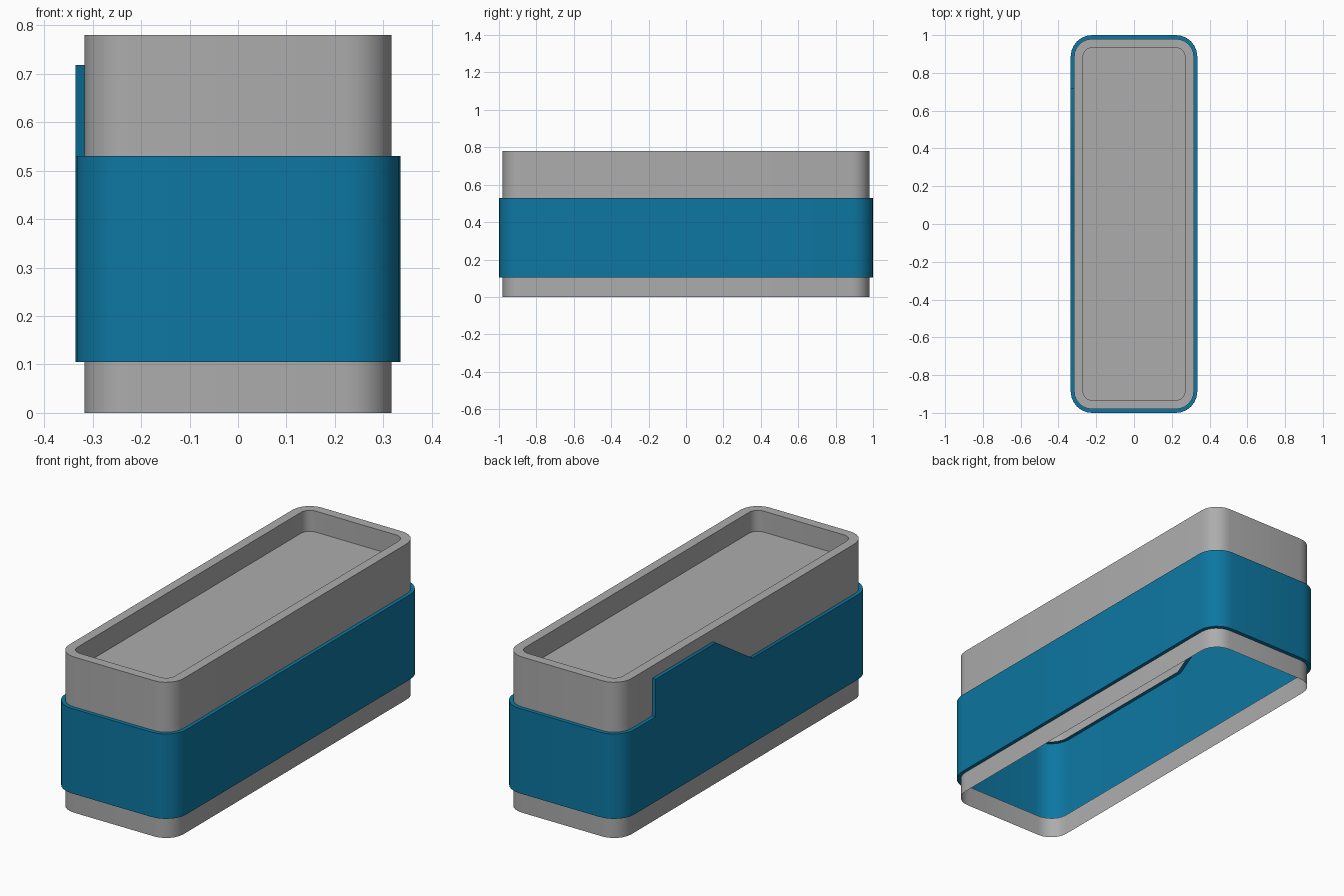
import bpy, bmesh, math

if "Cube" in bpy.data.objects:
    bpy.data.objects.remove(bpy.data.objects["Cube"])

# Sizes
SEG = 6                                   # segments per rounded corner
BODY = (0.317, 0.98, 0.095)               # half width, half length, corner radius
BAND = (0.335, 1.0, 0.113)
RECESS = (0.27, 0.933, 0.048)
TOP, FLOOR = 0.78, 0.675
BAND_LOW, BAND_TOP, TAB_TOP = 0.105, 0.53, 0.718
# Points along the left wall (y, band top height) that shape the raised tab
TAB = [(0.72, BAND_TOP), (0.719, TAB_TOP), (0.24, TAB_TOP), (-0.05, BAND_TOP)]


def material(name, rgb):
    m = bpy.data.materials.new(name)
    m.diffuse_color = (*rgb, 1)
    m.use_nodes = True
    m.node_tree.nodes["Principled BSDF"].inputs["Base Color"].default_value = m.diffuse_color
    return m


GREY = material("warm_grey", (0.42, 0.415, 0.415))
BLUE = material("blue", (0.004, 0.185, 0.36))


def ring(size, z):
    """Rounded rectangle at height z; z=None follows the stepped top of the band."""
    hx, hy, r = size
    pts = []
    for k, (sx, sy) in enumerate([(1, 1), (-1, 1), (-1, -1), (1, -1)]):
        for i in range(SEG + 1):
            a = math.pi / 2 * (k + i / SEG)
            pts.append((sx * (hx - r) + r * math.cos(a),
                        sy * (hy - r) + r * math.sin(a),
                        BAND_TOP if z is None else z))
        if k == 1:
            pts += [(-hx, y, h if z is None else z) for y, h in TAB]
    return pts


def skin(name, rings, mat, cap=False):
    """Bridge successive rings into a shell, optionally closing the last one."""
    bm = bmesh.new()
    loops = [[bm.verts.new(p) for p in r] for r in rings]
    n = len(loops[0])
    for a, b in zip(loops, loops[1:]):
        for i in range(n):
            j = (i + 1) % n
            bm.faces.new((a[i], a[j], b[j], b[i]))
    if cap:
        bm.faces.new(loops[-1])
    me = bpy.data.meshes.new(name)
    bm.to_mesh(me)
    bm.free()
    me.materials.append(mat)
    ob = bpy.data.objects.new(name, me)
    bpy.context.collection.objects.link(ob)
    bpy.ops.object.select_all(action='DESELECT')
    ob.select_set(True)
    bpy.context.view_layer.objects.active = ob
    bpy.ops.object.shade_smooth_by_angle(angle=math.radians(35))
    return ob


# Open lower skirt
skin("lower_skirt", [ring(BODY, 0), ring(BODY, BAND_LOW)], GREY)

# Raised band with its side tab, standing out from the wall
skin("raised_band", [ring(BODY, BAND_LOW), ring(BAND, BAND_LOW),
                     ring(BAND, None), ring(BODY, None)], BLUE)

# Upper wall, rim and sunken tray floor
skin("upper_tray", [ring(BODY, None), ring(BODY, TOP),
                    ring(RECESS, TOP), ring(RECESS, FLOOR)], GREY, cap=True)
